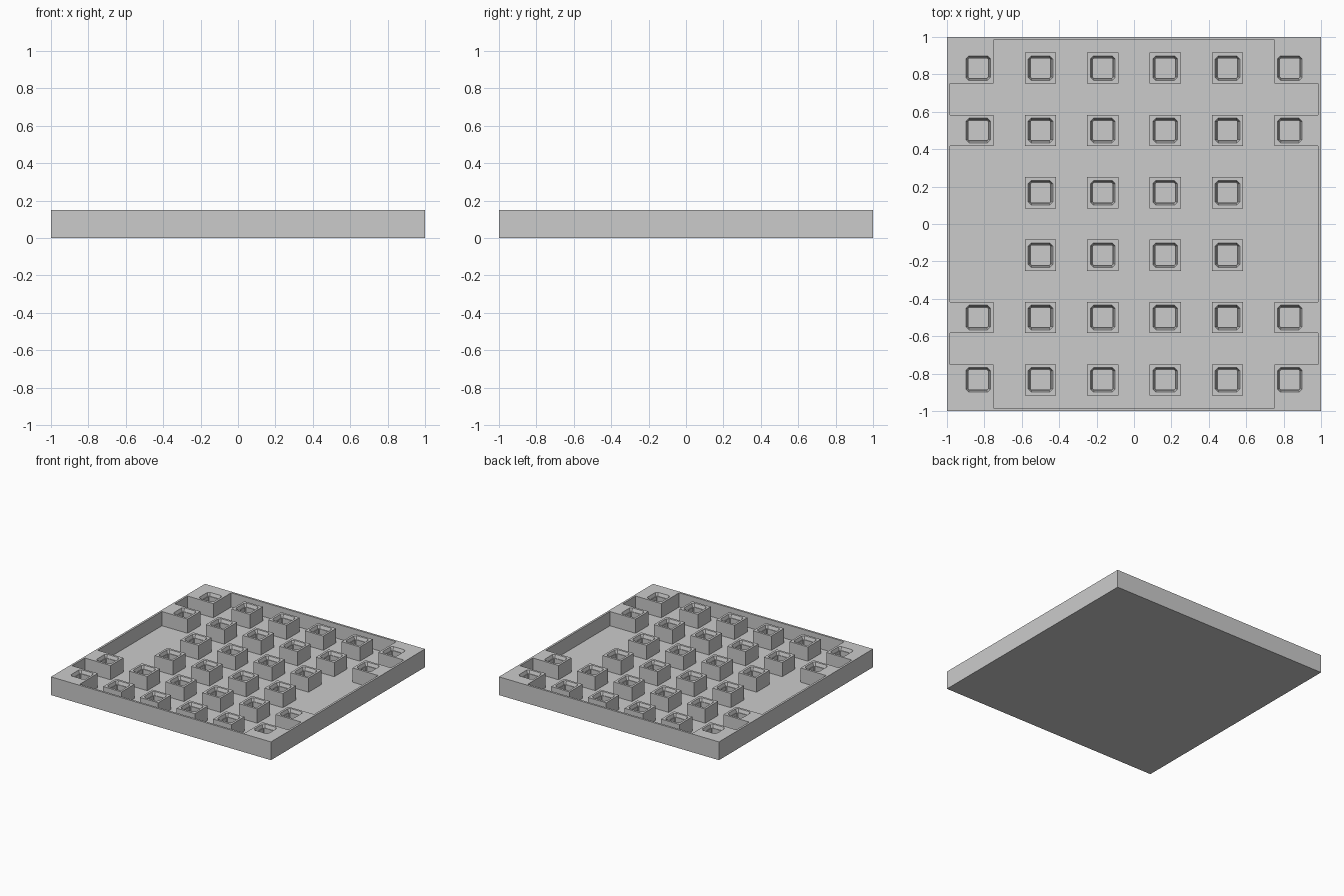
import bpy, bmesh

if "Cube" in bpy.data.objects:
    bpy.data.objects.remove(bpy.data.objects["Cube"], do_unlink=True)

HEIGHT, FLOOR, PITCH = 0.15, 0.033, 1 / 3
WALL_INNER, POST_HALF = 0.983, PITCH / 4

grey = bpy.data.materials.new("light grey")
grey.use_nodes = True
colour = (0.6, 0.6, 0.6, 1)
grey.diffuse_color = colour
grey.node_tree.nodes["Principled BSDF"].inputs["Base Color"].default_value = colour


def add_box(bm, x0, x1, y0, y1, z0, z1):
    low = [bm.verts.new((x, y, z0)) for x, y in ((x0, y0), (x1, y0), (x1, y1), (x0, y1))]
    high = [bm.verts.new((v.co.x, v.co.y, z1)) for v in low]
    skin(bm, [low, high])


def skin(bm, rings):
    """Close a stack of vertex rings, lowest first."""
    bm.faces.new(rings[0][::-1])
    bm.faces.new(rings[-1])
    n = len(rings[0])
    for a, b in zip(rings, rings[1:]):
        for i in range(n):
            j = (i + 1) % n
            bm.faces.new((a[i], a[j], b[j], b[i]))


def add_socket(bm, cx, cy):
    """Stepped pit with clipped corners and a flared mouth."""
    rings = []
    for half, clip, z in ((0.052, 0.004, 0.05), (0.052, 0.004, 0.123),
                          (0.057, 0.01, 0.123), (0.066, 0.016, 0.151)):
        k = half - clip
        corners = ((half, -k), (half, k), (k, half), (-k, half),
                   (-half, k), (-half, -k), (-k, -half), (k, -half))
        rings.append([bm.verts.new((cx + x, cy + y, z)) for x, y in corners])
    skin(bm, rings)


def make_object(name, bm):
    mesh = bpy.data.meshes.new(name)
    bm.to_mesh(mesh)
    bm.free()
    mesh.materials.append(grey)
    obj = bpy.data.objects.new(name, mesh)
    bpy.context.collection.objects.link(obj)
    return obj


def subtract(target, cutter):
    """Cut the cutter out of the target, then discard it."""
    cutter.hide_render = True
    mod = target.modifiers.new("cut", "BOOLEAN")
    mod.operation, mod.solver, mod.object = "DIFFERENCE", "EXACT", cutter
    bpy.context.view_layer.update()
    graph = bpy.context.evaluated_depsgraph_get()
    result = bpy.data.meshes.new_from_object(target.evaluated_get(graph))
    target.modifiers.clear()
    target.data = result
    bpy.data.objects.remove(cutter, do_unlink=True)


# Solid tray, hollow space, post positions and sockets
tray_bm, hollow_bm, posts_bm, sockets_bm = (bmesh.new() for _ in range(4))
add_box(tray_bm, -1, 1, -1, 1, 0, HEIGHT)
add_box(hollow_bm, -WALL_INNER, WALL_INNER, -WALL_INNER, WALL_INNER, FLOOR, 0.25)


def span(c, to_edge):
    """Extent of a post, stretched past the rim where it joins the wall."""
    lo, hi = c - POST_HALF, c + POST_HALF
    if to_edge:
        lo, hi = (lo, 1.1) if c > 0 else (-1.1, hi)
    return lo, hi


for col in range(6):
    for row in range(6):
        x, y = (col - 2.5) * PITCH, (row - 2.5) * PITCH
        side, end = col in (0, 5), row in (0, 5)
        if side and row in (2, 3):
            continue  # open bays at the sides
        add_box(posts_bm, *span(x, side), *span(y, side and end), -0.1, 0.4)
        add_socket(sockets_bm, x, y)

tray = make_object("tray_with_posts", tray_bm)
hollow = make_object("hollow", hollow_bm)
subtract(hollow, make_object("posts", posts_bm))
subtract(tray, hollow)
subtract(tray, make_object("sockets", sockets_bm))
